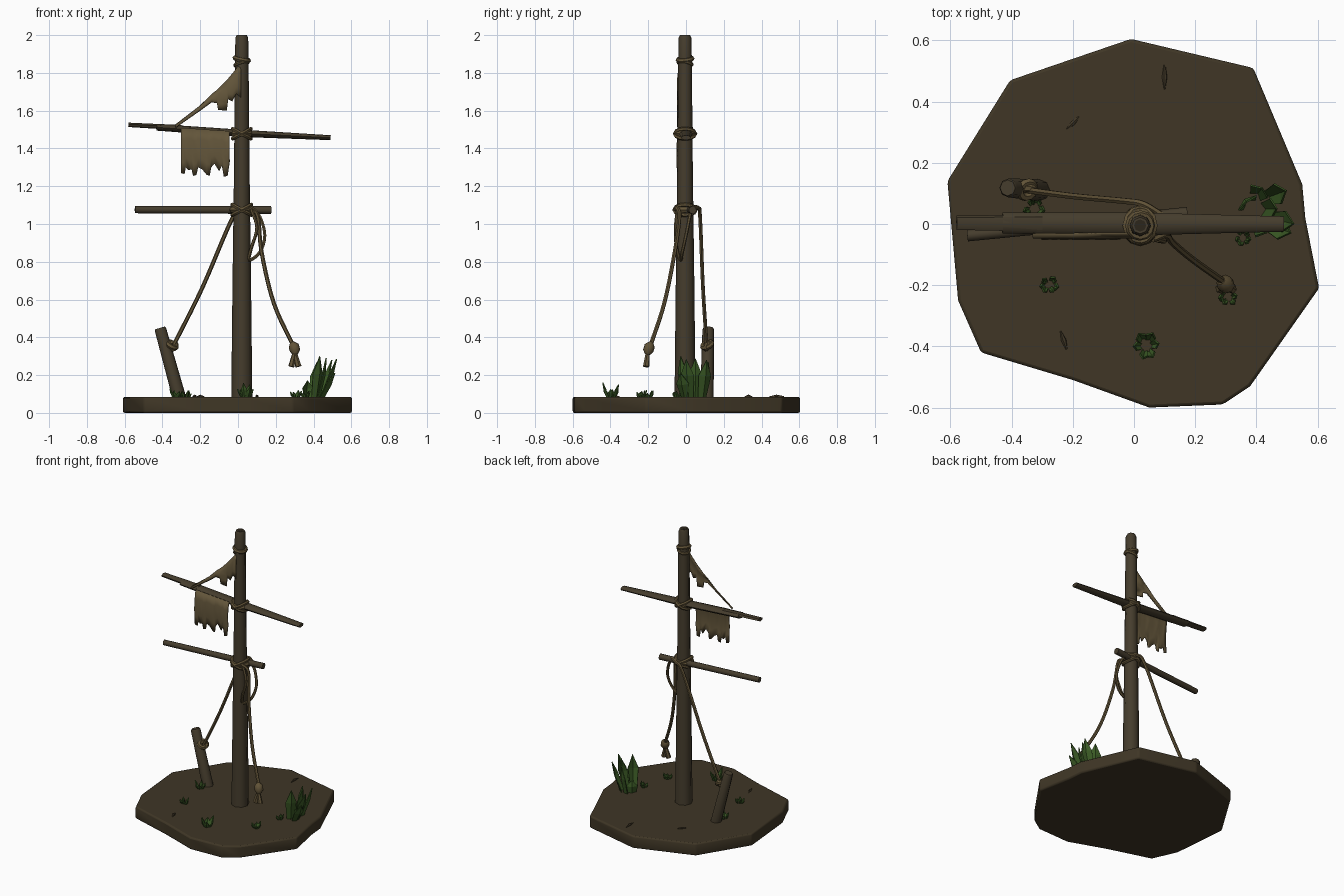
import bpy
import bmesh
import math
import random
from mathutils import Vector, Matrix

random.seed(4)
cube = bpy.data.objects.get("Cube")
if cube:
    bpy.data.objects.remove(cube)

made = []
GROUND = 0.085


def material(name, rgb):
    m = bpy.data.materials.new(name)
    m.use_nodes = True
    m.diffuse_color = (*rgb, 1)
    bsdf = m.node_tree.nodes["Principled BSDF"]
    bsdf.inputs["Base Color"].default_value = (*rgb, 1)
    bsdf.inputs["Roughness"].default_value = 0.9
    return m


soil = material("dark soil", (0.050, 0.037, 0.019))
wood = material("weathered wood", (0.060, 0.046, 0.026))
core = material("dark wood core", (0.025, 0.019, 0.011))
rope = material("old rope", (0.120, 0.086, 0.038))
cloth = material("ragged cloth", (0.125, 0.092, 0.043))
grass = material("grass green", (0.042, 0.100, 0.018))


def finish(name, bm, mat):
    bmesh.ops.recalc_face_normals(bm, faces=bm.faces)
    mesh = bpy.data.meshes.new(name)
    bm.to_mesh(mesh)
    bm.free()
    mesh.materials.append(mat)
    ob = bpy.data.objects.new(name, mesh)
    bpy.context.collection.objects.link(ob)
    made.append(ob)
    return ob


def tube(name, pts, radii, mat, sides=8, flat=1.0):
    """Capped tube along a path, one radius per point."""
    pts = [Vector(p) for p in pts]
    bm = bmesh.new()
    rings, normal, last = [], None, None
    for i, p in enumerate(pts):
        t = (pts[min(i + 1, len(pts) - 1)] - pts[max(i - 1, 0)]).normalized()
        if normal is None:
            normal = t.orthogonal().normalized()
        else:
            normal = last.rotation_difference(t) @ normal
        last = t
        side = t.cross(normal)
        ring = []
        for k in range(sides):
            a = math.tau * k / sides
            off = (normal * math.cos(a) + side * math.sin(a)) * radii[i]
            off.z *= flat
            ring.append(bm.verts.new(p + off))
        rings.append(ring)
    for a, b in zip(rings, rings[1:]):
        for k in range(sides):
            n = (k + 1) % sides
            bm.faces.new((a[k], a[n], b[n], b[k]))
    bm.faces.new(rings[0])
    bm.faces.new(rings[-1])
    return finish(name, bm, mat)


def smooth_path(pts, steps=5):
    """Catmull-Rom points through a few guides."""
    p = [Vector(q) for q in pts]
    p = [p[0] * 2 - p[1]] + p + [p[-1] * 2 - p[-2]]
    out = []
    for a, b, c, d in zip(p, p[1:], p[2:], p[3:]):
        for s in range(steps):
            t = s / steps
            out.append(0.5 * (2 * b + (c - a) * t + (2 * a - 5 * b + 4 * c - d) * t * t
                              + (3 * b - a - 3 * c + d) * t ** 3))
    return out + [p[-2]]


def cord(name, pts, r=0.011):
    path = smooth_path(pts)
    return tube(name, path, [r] * len(path), rope, 6)


def wrap(name, loc, major, minor, tilt=(0, 0)):
    bpy.ops.mesh.primitive_torus_add(location=loc, rotation=(tilt[0], tilt[1], 0),
                                     major_radius=major, minor_radius=minor,
                                     major_segments=12, minor_segments=6)
    ob = bpy.context.object
    ob.name = name
    ob.data.materials.append(rope)
    made.append(ob)


def sheet(name, columns, y_top, y_bottom, rows=4):
    """Hanging cloth from (x, top, bottom) columns."""
    bm = bmesh.new()
    grid = []
    for x, top, low in columns:
        col = []
        for r in range(rows + 1):
            t = r / rows
            y = y_top + (y_bottom - y_top) * t - 0.010 * math.sin(math.pi * t)
            col.append(bm.verts.new((x, y, top + (low - top) * t)))
        grid.append(col)
    for a, b in zip(grid, grid[1:]):
        for r in range(rows):
            bm.faces.new((a[r], b[r], b[r + 1], a[r + 1]))
    ob = finish(name, bm, cloth)
    mod = ob.modifiers.new("thickness", "SOLIDIFY")
    mod.thickness = 0.006
    mod.offset = 0


def leaf_clump(name, leaves):
    """Folded pointed leaves from (root, tip, half width)."""
    bm = bmesh.new()
    for root, tip, w in leaves:
        root, tip = Vector(root), Vector(tip)
        along = tip - root
        side = along.cross(Vector((0, 0, 1))).normalized() * w
        fold = along.cross(side).normalized() * w * 0.4
        mid = root + along * 0.6
        v = [bm.verts.new(c) for c in (root - side * 0.6, root + fold, root + side * 0.6,
                                       mid - side, mid + fold, mid + side, tip)]
        for f in ((0, 1, 4, 3), (1, 2, 5, 4), (3, 4, 6), (4, 5, 6)):
            bm.faces.new([v[i] for i in f])
    ob = finish(name, bm, grass)
    mod = ob.modifiers.new("thickness", "SOLIDIFY")
    mod.thickness = 0.006


# Ground slab
outline = [(-0.01, 0.605), (0.39, 0.51), (0.55, 0.13), (0.56, 0.02), (0.605, -0.21),
           (0.38, -0.53), (0.29, -0.59), (0.05, -0.6), (-0.2, -0.51), (-0.5, -0.42),
           (-0.575, -0.25), (-0.61, 0.14), (-0.405, 0.47)]
bm = bmesh.new()
base = bm.faces.new([bm.verts.new((x, y, 0)) for x, y in outline])
top = bmesh.ops.extrude_face_region(bm, geom=[base])["geom"]
bmesh.ops.translate(bm, vec=(0, 0, GROUND),
                    verts=[g for g in top if isinstance(g, bmesh.types.BMVert)])
slab = finish("ground_slab", bm, soil)
bev = slab.modifiers.new("soft edge", "BEVEL")
bev.width = 0.01
bev.segments = 2

# Ground ridges
for i, (x, y, dx, dy) in enumerate([(0.1, 0.48, 0, 0.04), (-0.2, 0.33, 0.02, 0.02),
                                    (-0.23, -0.38, 0.01, -0.03)]):
    tube(f"ground_ridge_{i + 1}", [(x - dx, y - dy, GROUND), (x, y, GROUND + 0.003),
                                   (x + dx, y + dy, GROUND)], [0.002, 0.009, 0.003], soil, 6)

# Mast and its hollow top
tube("mast", [(0.02, -0.005, z) for z in (0.06, 0.7, 1.3, 1.86, 1.985, 2.0)],
     [0.056, 0.049, 0.041, 0.036, 0.034, 0.027], wood)
tube("mast_core", [(0.02, -0.005, 1.994), (0.02, -0.005, 2.0005)], [0.02, 0.02], core)

# Yards
tube("upper_yard", [(-0.43, 0.003, 1.512), (0.02, 0, 1.48), (0.49, 0, 1.457)],
     [0.034, 0.037, 0.025], wood, 8, 0.52)
tube("upper_yard_broken_tip", [(-0.58, 0.004, 1.525), (-0.3, 0.003, 1.51)],
     [0.024, 0.029], wood, 6, 0.5)
tube("lower_yard", [(-0.545, -0.038, 1.076), (0.175, 0.035, 1.074)], [0.019, 0.021], wood)

# Rope lashings
for part, z, r in (("upper", 1.478, 0.047), ("lower", 1.075, 0.050)):
    wrap(f"{part}_lashing_band", (0.02, -0.005, z), r, 0.016)
    for s in (-1, 1):
        wrap(f"{part}_lashing_cross_{'a' if s < 0 else 'b'}", (0.02, -0.005, z),
             r + 0.007, 0.011, (0, s * 0.5))
wrap("top_lashing", (0.02, -0.005, 1.872), 0.037, 0.013, (0.1, 0.2))
wrap("top_lashing_lower", (0.02, -0.005, 1.85), 0.037, 0.010, (-0.2, -0.3))

# Torn sails
sheet("upper_sail", [(-0.33, 1.525, 1.512), (-0.2, 1.625, 1.602), (-0.14, 1.685, 1.645),
                     (-0.11, 1.71, 1.64), (-0.105, 1.715, 1.605), (-0.06, 1.76, 1.6),
                     (-0.053, 1.768, 1.66), (-0.03, 1.795, 1.65), (-0.01, 1.82, 1.69),
                     (0.015, 1.855, 1.67)], -0.03, -0.04)
edge = [(-0.303, 1.27), (-0.283, 1.265), (-0.277, 1.3), (-0.262, 1.285), (-0.245, 1.29),
        (-0.238, 1.255), (-0.22, 1.26), (-0.212, 1.3), (-0.19, 1.29), (-0.165, 1.26),
        (-0.15, 1.255), (-0.143, 1.3), (-0.125, 1.32), (-0.1, 1.28), (-0.085, 1.31),
        (-0.075, 1.25), (-0.055, 1.255), (-0.045, 1.33)]
sheet("lower_sail", [(x, 1.488 - 0.07 * x, z) for x, z in edge], -0.035, -0.042)

# Leaning stake with its tied rope
tube("stake", [(-0.305, 0.11, 0.06), (-0.41, 0.118, 0.44), (-0.413, 0.118, 0.45)],
     [0.036, 0.031, 0.026], wood)
cord("stake_rope", [(0.09, 0.03, 1.085), (0.03, 0.065, 1.085), (-0.03, 0.075, 1.03),
                    (-0.19, 0.09, 0.66), (-0.345, 0.11, 0.35)])
wrap("stake_knot", (-0.35, 0.112, 0.36), 0.026, 0.014, (0.4, 0.5))
wrap("stake_knot_cross", (-0.345, 0.112, 0.355), 0.018, 0.014, (1.2, -0.3))

# Hanging rope with a frayed knot
cord("hanging_rope", [(0.06, -0.05, 1.09), (0.105, -0.035, 1.04), (0.125, -0.06, 0.85),
                      (0.19, -0.115, 0.58), (0.295, -0.19, 0.35)])
tube("hanging_rope_knot", [(0.285, -0.185, 0.37), (0.295, -0.192, 0.355),
                           (0.302, -0.2, 0.33), (0.302, -0.203, 0.31)],
     [0.014, 0.028, 0.028, 0.015], rope)
for i, dx in enumerate((-0.02, 0.018)):
    tube(f"frayed_end_{i + 1}", [(0.3, -0.202, 0.32), (0.302 + dx, -0.211, 0.245)],
         [0.011, 0.017], rope, 6)

# Slack loop beside the mast
cord("slack_loop", [(0.07, 0.03, 1.08), (0.115, 0.02, 1.04), (0.142, 0.0, 0.94),
                    (0.115, -0.02, 0.85), (0.06, -0.03, 0.81), (0.07, -0.05, 0.87),
                    (0.1, -0.055, 0.98), (0.07, -0.045, 1.08)], 0.009)

# Large grass clump
tips = [(0.435, -0.03, 0.3), (0.525, 0.0, 0.285), (0.5, 0.11, 0.28), (0.42, 0.12, 0.27),
        (0.47, 0.05, 0.29), (0.515, -0.03, 0.21), (0.37, 0.07, 0.17)]
leaf_clump("large_grass", [((0.41 + (x - 0.45) * 0.4, 0.045 + (y - 0.045) * 0.6, 0.07),
                            (x, y, z), 0.036) for x, y, z in tips])

# Small grass tufts
tufts = [(-0.33, 0.05, 0.035, 0.05), (-0.28, -0.2, 0.03, 0.035), (0.04, -0.4, 0.045, 0.08),
         (0.31, -0.24, 0.03, 0.04), (0.36, -0.045, 0.025, 0.04)]
for i, (x, y, spread, height) in enumerate(tufts):
    leaves = []
    for k in range(6):
        a = math.tau * k / 6 + random.uniform(-0.3, 0.3)
        d = Vector((math.cos(a), math.sin(a), 0)) * spread
        root = Vector((x, y, GROUND - 0.01))
        tip = root + d + Vector((0, 0, 0.01 + height * random.uniform(0.45, 1)))
        leaves.append((root + d * 0.3, tip, spread * 0.35))
    leaf_clump(f"grass_tuft_{i + 1}", leaves)

# Smooth round parts, keep hard edges
bpy.ops.object.select_all(action="DESELECT")
for ob in made:
    if "grass" not in ob.name:
        ob.select_set(True)
        bpy.context.view_layer.objects.active = ob
bpy.ops.object.shade_smooth_by_angle(angle=math.radians(50))
